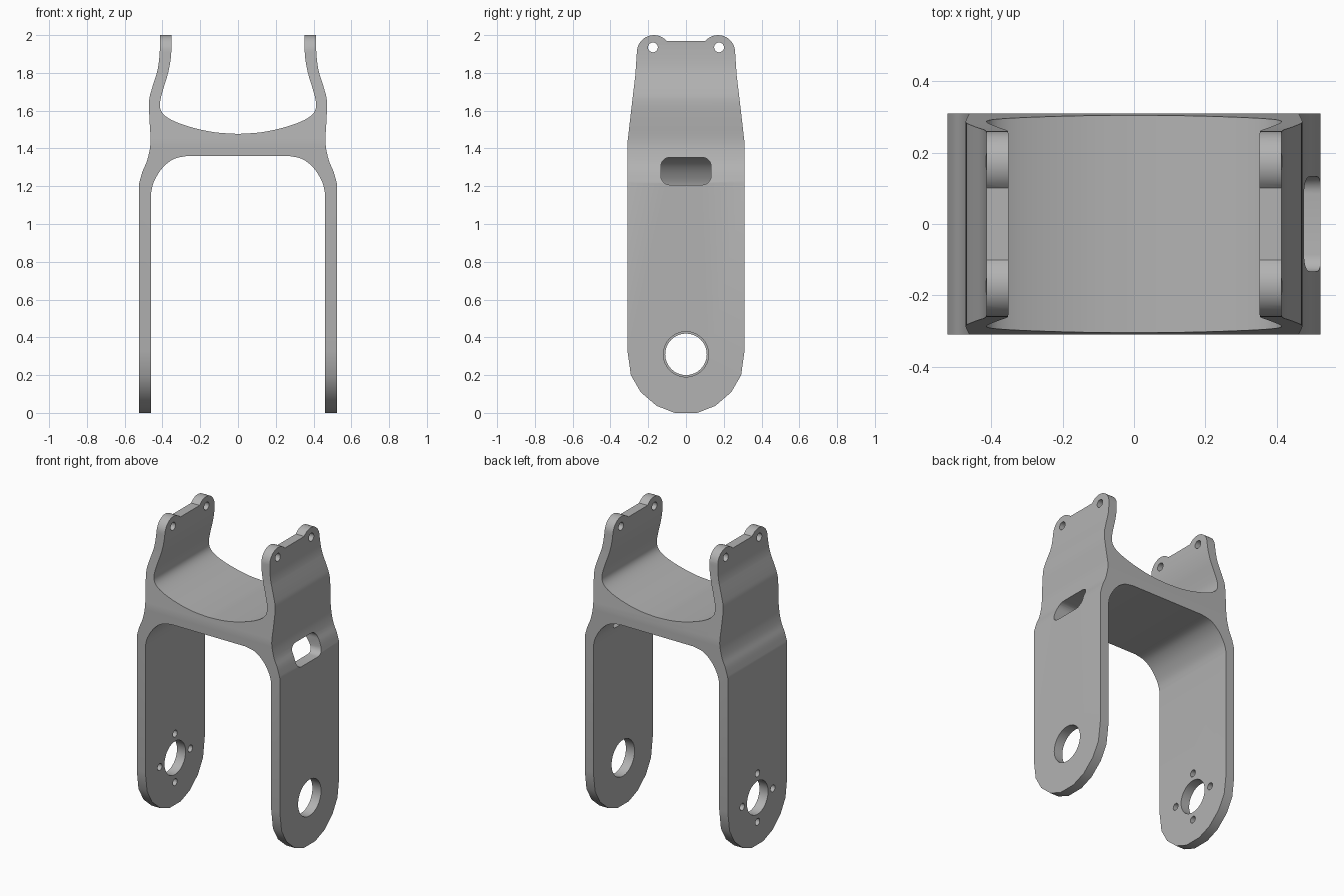
import bpy
import bmesh
from math import cos, sin, pi, radians

if "Cube" in bpy.data.objects:
    bpy.data.objects.remove(bpy.data.objects["Cube"], do_unlink=True)

grey = bpy.data.materials.new("satin grey")
grey.use_nodes = True
grey.diffuse_color = (0.45, 0.45, 0.45, 1)
grey.node_tree.nodes["Principled BSDF"].inputs["Base Color"].default_value = grey.diffuse_color


def prism(name, outline, axis, start, end):
    """Extrude a closed 2D outline along x (outline is y, z) or y (outline is x, z)."""
    bm = bmesh.new()
    place = (lambda a, b: (start, a, b)) if axis == "x" else (lambda a, b: (a, start, b))
    face = bm.faces.new([bm.verts.new(place(a, b)) for a, b in outline])
    new = bmesh.ops.extrude_face_region(bm, geom=[face])["geom"]
    move = (end - start, 0, 0) if axis == "x" else (0, end - start, 0)
    bmesh.ops.translate(bm, vec=move, verts=[v for v in new if isinstance(v, bmesh.types.BMVert)])
    bmesh.ops.recalc_face_normals(bm, faces=bm.faces)
    mesh = bpy.data.meshes.new(name)
    bm.to_mesh(mesh)
    bm.free()
    mesh.materials.append(grey)
    obj = bpy.data.objects.new(name, mesh)
    bpy.context.collection.objects.link(obj)
    return obj


def arc(cy, cz, r, a0, a1, steps):
    angles = [radians(a0 + (a1 - a0) * i / steps) for i in range(steps + 1)]
    return [(cy + r * cos(a), cz + r * sin(a)) for a in angles]


def mirrored(half):
    """Close a right-hand outline by mirroring it across the centre."""
    return half + [(-a, b) for a, b in reversed(half) if abs(a) > 1e-6]


def smooth(points, steps=4):
    """Catmull-Rom curve through the points."""
    p = [points[0]] + points + [points[-1]]
    out = []
    for i in range(1, len(p) - 2):
        for s in range(steps):
            t = s / steps
            out.append(tuple(
                0.5 * (2 * b + (c - a) * t + (2 * a - 5 * b + 4 * c - d) * t * t
                       + (3 * b - a - 3 * c + d) * t ** 3)
                for a, b, c, d in zip(p[i - 1], p[i], p[i + 1], p[i + 2])))
    return out + [points[-1]]


def combine(target, tool, operation):
    mod = target.modifiers.new(operation.lower(), "BOOLEAN")
    mod.operation, mod.solver, mod.object = operation, "EXACT", tool
    bpy.context.view_layer.objects.active = target
    bpy.ops.object.modifier_apply(modifier=mod.name)
    bpy.data.objects.remove(tool, do_unlink=True)


# Front silhouette: two legs, a sagging bridge and two waisted upper arms
underside = [(0.27, 1.36), (0.34, 1.344), (0.4, 1.297), (0.445, 1.225), (0.46, 1.165)]
outer = [(0.523, 1.217), (0.505, 1.28), (0.48, 1.34), (0.463, 1.43), (0.468, 1.54),
         (0.471, 1.65), (0.455, 1.72), (0.425, 1.82), (0.414, 1.92), (0.414, 2.02)]
inner = [(0.352, 2.02), (0.354, 1.895), (0.37, 1.8), (0.397, 1.71), (0.413, 1.64),
         (0.402, 1.59), (0.35, 1.55), (0.25, 1.513), (0.127, 1.486), (0, 1.477)]
half = smooth(underside) + [(0.46, -0.02), (0.523, -0.02)] + smooth(outer) + smooth(inner)
fork = prism("fork_bracket", mirrored(half), "y", -0.35, 0.35)

# Side silhouette: faceted foot, tapered shoulder and eared top
side = [(0.06, 0), (0.155, 0.037), (0.24, 0.11), (0.292, 0.2), (0.31, 0.33), (0.31, 1.43)]
side += [(0.287, 1.63), (0.268, 1.79), (0.26, 1.91)]
side += arc(0.17, 1.91, 0.09, 10, 140, 13)
combine(fork, prism("side_shape", mirrored(side), "x", -0.7, 0.7), "INTERSECT")


def drill(y, z, r, x0, x1, steps=32):
    combine(fork, prism("drill", arc(y, z, r, 0, 360, steps)[:-1], "x", x0, x1), "DIFFERENCE")


# Axle holes, slightly larger on the left leg
drill(0, 0.31, 0.12, 0.3, 0.7)
drill(0, 0.31, 0.11, -0.7, -0.3)

# Ring of four screw holes around the right axle hole
for k in range(4):
    drill(0.16 * cos(k * pi / 2), 0.31 + 0.16 * sin(k * pi / 2), 0.023, -0.7, -0.3, 16)

# Ear holes through both arms
for y in (-0.175, 0.175):
    drill(y, 1.935, 0.026, -0.7, 0.7, 20)

# Rounded cable slot in the left leg
slot = []
for cy, cz, a in ((0.085, 1.305, 0), (-0.085, 1.305, 90), (-0.085, 1.255, 180), (0.085, 1.255, 270)):
    slot += arc(cy, cz, 0.048, a, a + 90, 6)
combine(fork, prism("slot_cutter", slot, "x", 0.27, 0.7), "DIFFERENCE")

# Smooth curves with crisp edges
bpy.ops.object.select_all(action="DESELECT")
fork.select_set(True)
bpy.context.view_layer.objects.active = fork
bpy.ops.object.shade_smooth_by_angle(angle=radians(25))
